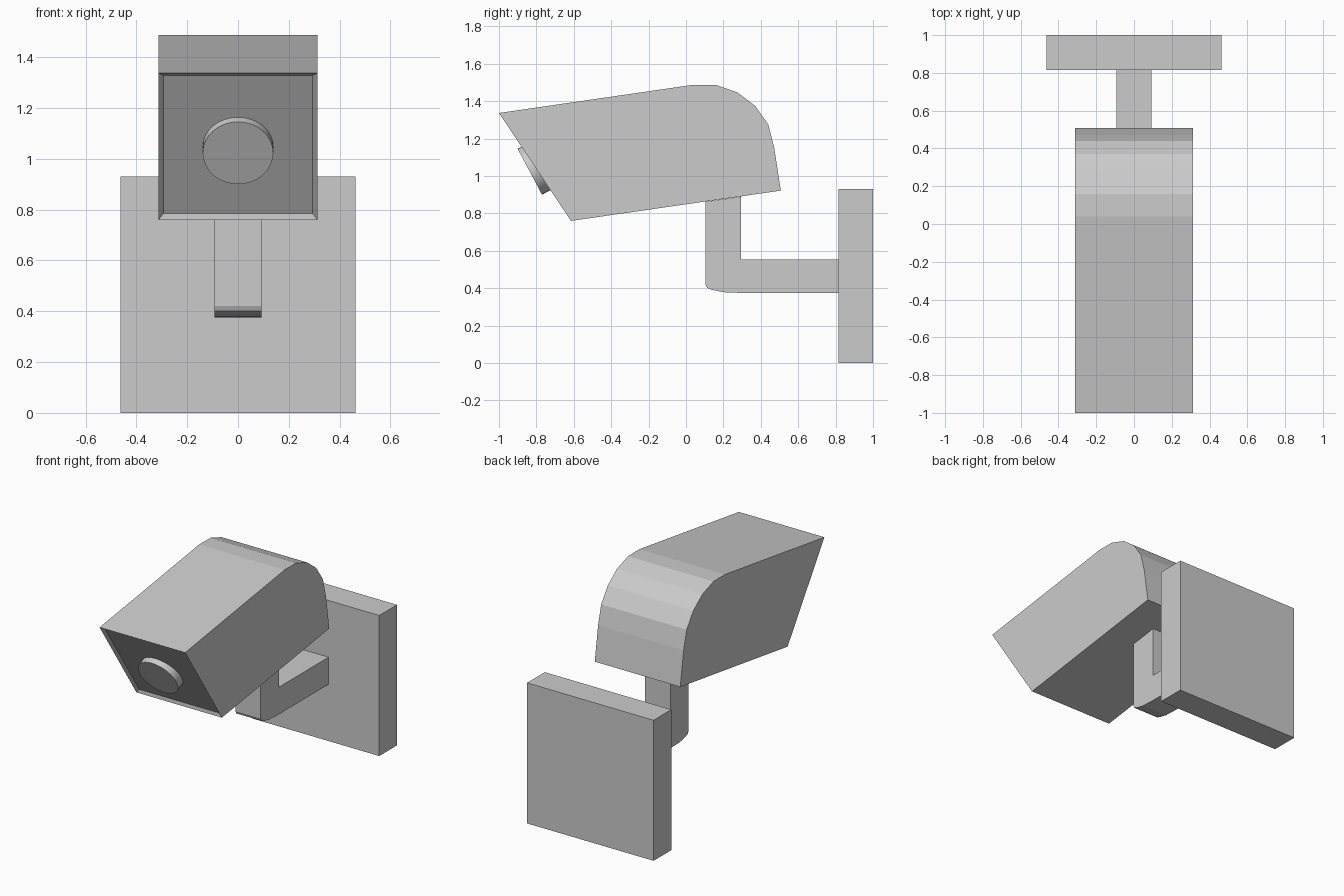
import bpy, bmesh, math
from mathutils import Vector

if "Cube" in bpy.data.objects:
    bpy.data.objects.remove(bpy.data.objects["Cube"])


def make_object(name, bm):
    bmesh.ops.recalc_face_normals(bm, faces=bm.faces)
    mesh = bpy.data.meshes.new(name)
    bm.to_mesh(mesh)
    bm.free()
    obj = bpy.data.objects.new(name, mesh)
    bpy.context.collection.objects.link(obj)
    return obj


def extrude_profile(profile, half_width):
    """Side profile (y, z) extruded symmetrically across x."""
    bm = bmesh.new()
    face = bm.faces.new([bm.verts.new((-half_width, y, z)) for y, z in profile])
    moved = bmesh.ops.extrude_face_region(bm, geom=[face])["geom"]
    verts = [v for v in moved if isinstance(v, bmesh.types.BMVert)]
    bmesh.ops.translate(bm, verts=verts, vec=(2 * half_width, 0, 0))
    bmesh.ops.recalc_face_normals(bm, faces=bm.faces)
    return bm


# Wall plate
make_object("wall_plate", extrude_profile(
    [(0.815, 0), (1, 0), (1, 0.93), (0.815, 0.93)], 0.463))

# L-shaped bracket with a rounded outer elbow
make_object("bracket_arm", extrude_profile(
    [(0.105, 0.863), (0.105, 0.42), (0.113, 0.402), (0.14, 0.391), (0.20, 0.379),
     (0.295, 0.375), (0.815, 0.375), (0.815, 0.555), (0.295, 0.555), (0.295, 0.89)], 0.0925))

# Camera housing with curved back and shallow recessed front
bm = extrude_profile(
    [(-1, 1.337), (0.04, 1.488), (0.16, 1.487), (0.275, 1.447), (0.37, 1.375),
     (0.44, 1.275), (0.472, 1.15), (0.507, 0.922), (-0.615, 0.76)], 0.313)
bm.normal_update()
front = min(bm.faces, key=lambda f: f.calc_center_median().y)
bmesh.ops.inset_region(bm, faces=[front], thickness=0.02, depth=-0.015,
                       use_even_offset=True)
make_object("camera_housing", bm)

# Lens, tilted slightly against the front face
axis = Vector((0, -0.883, -0.469)).normalized()
depth = 0.1
center = Vector((0, -0.835, 1.023)) - axis * depth / 2
bpy.ops.mesh.primitive_cylinder_add(
    vertices=32, radius=0.139, depth=depth, location=center,
    rotation=axis.to_track_quat('Z', 'Y').to_euler())
bpy.context.object.name = "lens"
bpy.ops.object.shade_smooth_by_angle(angle=math.radians(30))
